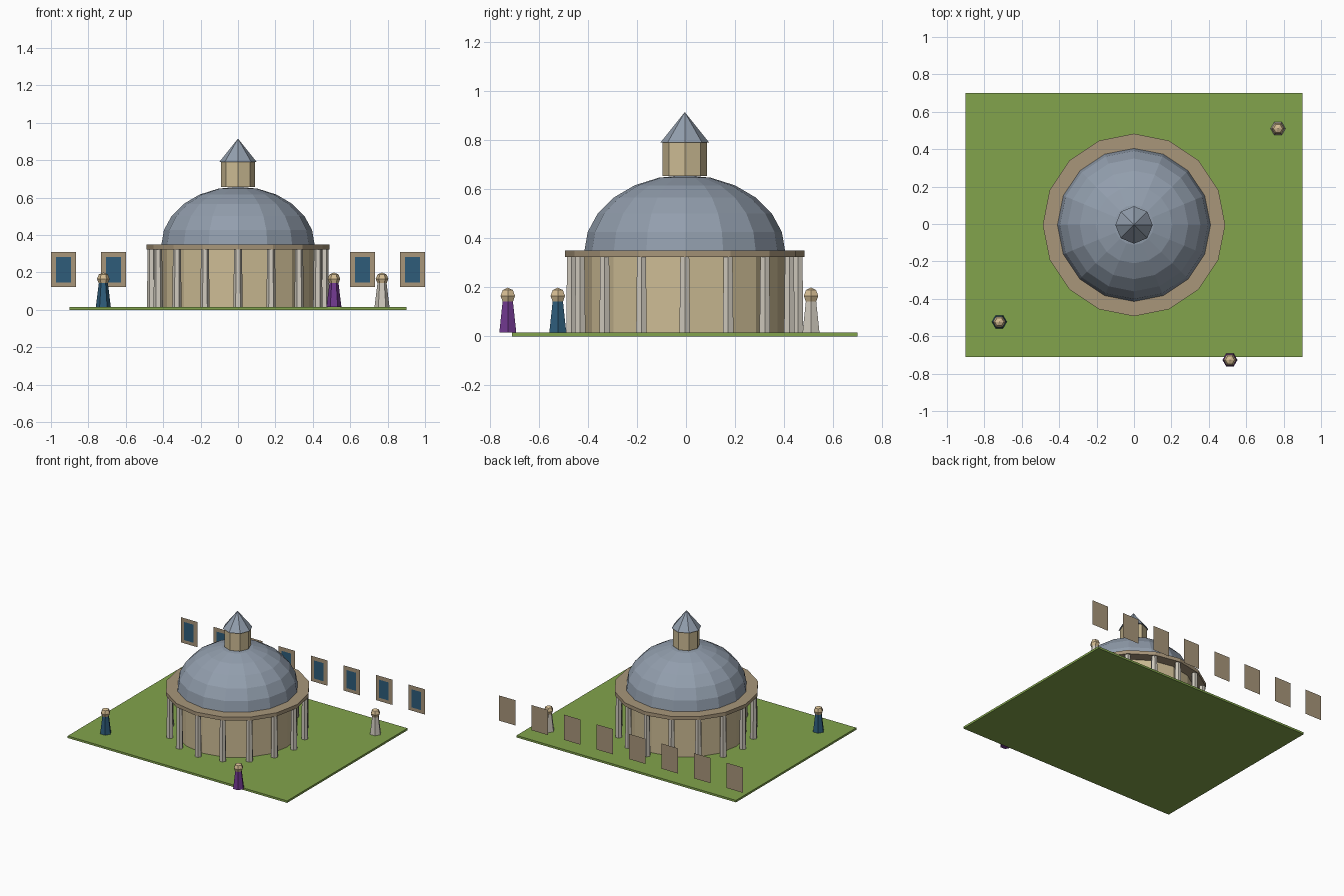
import bpy, bmesh
from math import sin, cos, pi

cube = bpy.data.objects.get("Cube")
if cube:
    bpy.data.objects.remove(cube, do_unlink=True)


def material(name, *rgb):
    """Flat material from 0-255 display values, stored as linear."""
    lin = [((c / 255 + 0.055) / 1.055) ** 2.4 for c in rgb] + [1.0]
    m = bpy.data.materials.new(name)
    m.use_nodes = True
    m.diffuse_color = lin
    m.node_tree.nodes["Principled BSDF"].inputs["Base Color"].default_value = lin
    return m


GRASS = material("grass_green", 130, 164, 76)
STONE = material("warm_stone", 204, 187, 148)
TRIM = material("brown_trim", 168, 150, 122)
LEAD = material("lead_grey", 146, 158, 173)
PALE = material("pale_marble", 208, 202, 190)
BLUE = material("deep_blue", 46, 92, 122)
PURPLE = material("purple_cloth", 112, 56, 142)
SKIN = material("skin_tan", 212, 188, 146)

CY = -0.005     # building axis
DECK = 0.015    # top of the lawn


def finish(name, bm, mat):
    mesh = bpy.data.meshes.new(name)
    bm.to_mesh(mesh)
    bm.free()
    mesh.materials.append(mat)
    ob = bpy.data.objects.new(name, mesh)
    bpy.context.collection.objects.link(ob)
    return ob


def lathe(name, profile, sides, mat, x=0.0, y=CY):
    """Flat-sided turned solid from (radius, z) pairs, bottom to top."""
    bm = bmesh.new()
    rings = []
    for r, z in profile:
        n = sides if r > 1e-5 else 1
        rings.append([bm.verts.new((x + r * cos(2 * pi * i / sides),
                                    y + r * sin(2 * pi * i / sides), z))
                      for i in range(n)])
    for a, b in zip(rings, rings[1:]):
        for i in range(sides):
            j = (i + 1) % sides
            if len(a) == 1:
                bm.faces.new((a[0], b[j], b[i]))
            elif len(b) == 1:
                bm.faces.new((a[i], a[j], b[0]))
            else:
                bm.faces.new((a[i], a[j], b[j], b[i]))
    if len(rings[0]) > 1:
        bm.faces.new(rings[0][::-1])
    if len(rings[-1]) > 1:
        bm.faces.new(rings[-1])
    return finish(name, bm, mat)


def sheet(name, x, y, z, w, h, mat):
    """Thin upright sheet facing the front."""
    bm = bmesh.new()
    bm.faces.new([bm.verts.new((x + sx * w / 2, y, z + sz * h / 2))
                  for sx, sz in ((-1, -1), (1, -1), (1, 1), (-1, 1))])
    return finish(name, bm, mat)


# Lawn slab
bm = bmesh.new()
bmesh.ops.create_cube(bm, size=1)
for v in bm.verts:
    v.co = (v.co.x * 1.8, v.co.y * 1.41 + CY, (v.co.z + 0.5) * DECK)
finish("lawn", bm, GRASS)

# Drum wall, cornice and colonnade
lathe("drum_wall", [(0.41, DECK), (0.41, 0.325)], 16, STONE)
lathe("cornice", [(0.488, 0.323), (0.488, 0.35)], 16, TRIM)
for i in range(16):
    a = 2 * pi * i / 16
    lathe(f"column_{i + 1}", [(0.025, DECK), (0.021, 0.325)], 6, PALE,
          0.462 * cos(a), CY + 0.462 * sin(a))

# Dome with its lantern and pointed cap
STEPS = 6
lathe("dome", [(0.41 * cos(pi / 2 * k / STEPS), 0.345 + 0.313 * sin(pi / 2 * k / STEPS))
               for k in range(STEPS + 1)], 16, LEAD)
lathe("lantern", [(0.09, 0.655), (0.09, 0.793)], 8, STONE)
lathe("lantern_cap", [(0.1, 0.79), (0, 0.915)], 8, LEAD)

# Visitors: tapered robe and round head
for name, x, y, mat in (("blue_visitor", -0.72, -0.523, BLUE),
                        ("purple_visitor", 0.513, -0.727, PURPLE),
                        ("pale_visitor", 0.77, 0.51, PALE)):
    lathe(name + "_robe", [(0.04, DECK), (0.024, 0.145)], 6, mat, x, y)
    lathe(name + "_head", [(0.034 * sin(pi * k / 4), 0.165 - 0.034 * cos(pi * k / 4))
                           for k in range(5)], 6, SKIN, x, y)

# Row of framed pictures behind the building
for i in range(8):
    x = -0.933 + i * 1.866 / 7
    sheet(f"picture_frame_{i + 1}", x, 0.76, 0.214, 0.134, 0.187, TRIM)
    sheet(f"picture_panel_{i + 1}", x, 0.756, 0.214, 0.08, 0.134, BLUE)
